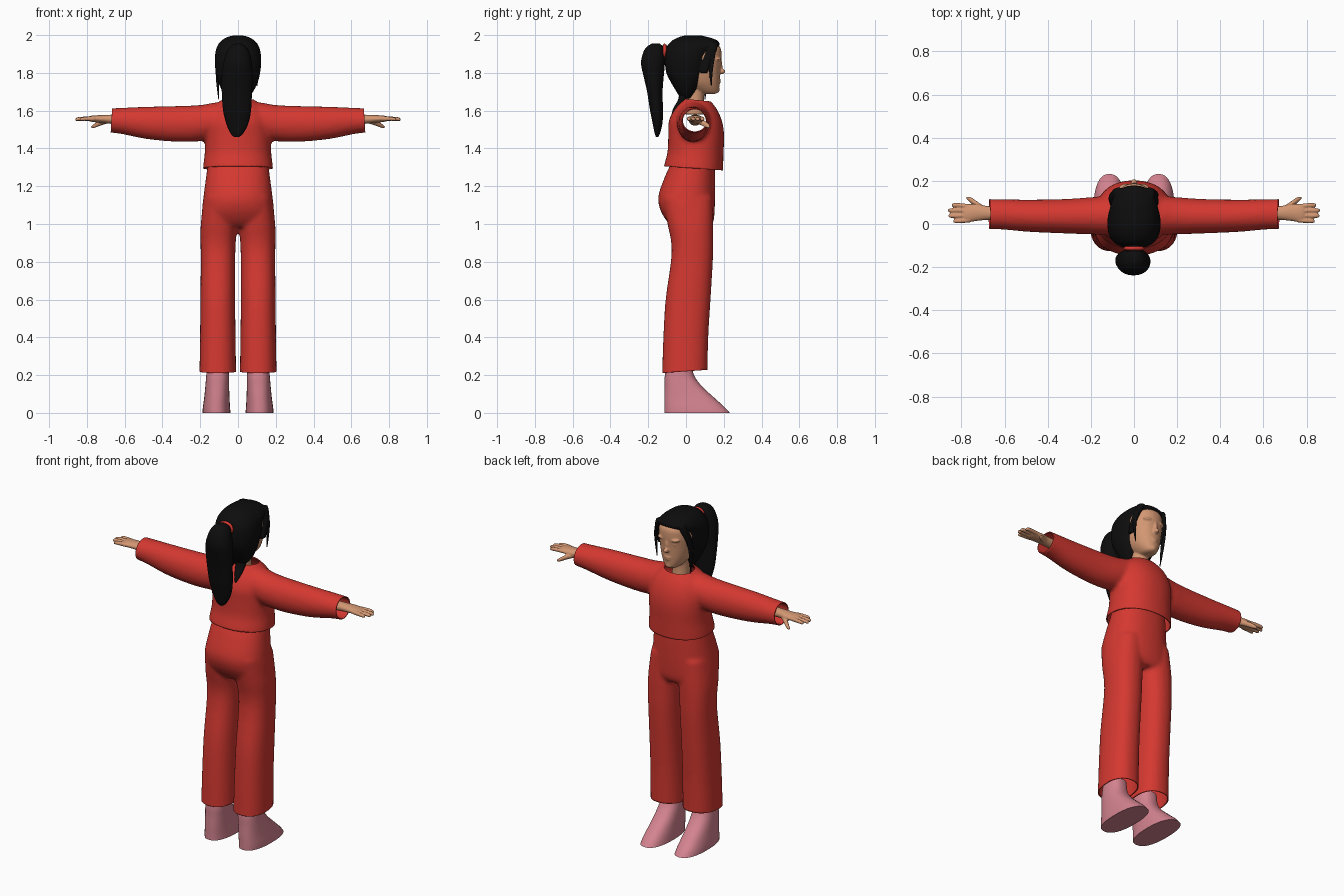
import bpy, bmesh, math
from mathutils import Vector, Matrix


def material(name, col):
    m = bpy.data.materials.new(name)
    m.diffuse_color = (*col, 1)
    return m


RED = material("red cloth", (0.66, 0.040, 0.030))
SKIN = material("skin", (0.65, 0.31, 0.17))
PINK = material("pink shoe", (0.66, 0.23, 0.28))
BLACK = material("black hair", (0.004, 0.004, 0.004))


def spline(rows, steps):
    """Catmull-Rom through rows of numbers."""
    out = []
    for i in range(len(rows) - 1):
        a, b = rows[max(i - 1, 0)], rows[i]
        c, d = rows[i + 1], rows[min(i + 2, len(rows) - 1)]
        for k in range(steps):
            t = k / steps
            out.append([0.5 * (2 * q + (r - p) * t + (2 * p - 5 * q + 4 * r - s) * t * t
                               + (3 * q - p - 3 * r + s) * t ** 3)
                        for p, q, r, s in zip(a, b, c, d)])
    return out + [list(rows[-1])]


def loft(bm, rows, axis="Z", n=40, e=2.0, steps=4):
    """Skin superellipse rings; rows are (x, y, z, half size a, half size b)."""
    rings = []
    u, v = {"Z": ((1, 0, 0), (0, 1, 0)), "X": ((0, 1, 0), (0, 0, 1)),
            "Y": ((1, 0, 0), (0, 0, 1))}[axis]
    u, v = Vector(u), Vector(v)
    for x, y, z, a, b in spline(rows, steps):
        ring = []
        for k in range(n):
            c, s = math.cos(2 * math.pi * k / n), math.sin(2 * math.pi * k / n)
            p = u * (a * math.copysign(abs(c) ** (2 / e), c)) + v * (b * math.copysign(abs(s) ** (2 / e), s))
            ring.append(bm.verts.new(Vector((x, y, z)) + p))
        rings.append(ring)
    for r, q in zip(rings, rings[1:]):
        for k in range(n):
            bm.faces.new((r[k], r[(k + 1) % n], q[(k + 1) % n], q[k]))
    bm.faces.new(rings[0])
    bm.faces.new(rings[-1])


def upright(rows):
    """(z, y back, y front, x centre, x half) -> loft rows."""
    return [(cx, (y0 + y1) / 2, z, rx, (y1 - y0) / 2) for z, y0, y1, cx, rx in rows]


def ball(bm, loc, size):
    bmesh.ops.create_uvsphere(bm, u_segments=20, v_segments=12, radius=1,
                              matrix=Matrix.Translation(loc) @ Matrix.Diagonal((*size, 1)))


def finish(bm, name, mat, voxel=0, smooth=0, cuts=(), angle=60):
    """Make the object; optionally fuse the pieces, smooth, and cut openings."""
    bmesh.ops.recalc_face_normals(bm, faces=bm.faces)
    me = bpy.data.meshes.new(name)
    bm.to_mesh(me)
    bm.free()
    ob = bpy.data.objects.new(name, me)
    bpy.context.collection.objects.link(ob)
    if voxel:
        r = ob.modifiers.new("fuse", "REMESH")
        r.mode, r.voxel_size = "VOXEL", voxel
        s = ob.modifiers.new("soften", "SMOOTH")
        s.factor, s.iterations = 0.5, smooth
        dg = bpy.context.evaluated_depsgraph_get()
        me = bpy.data.meshes.new_from_object(ob.evaluated_get(dg))
        ob.modifiers.clear()
        ob.data = me
        me.name = name
    if cuts:
        b = bmesh.new()
        b.from_mesh(me)
        for co, no in cuts:
            bmesh.ops.bisect_plane(b, geom=b.verts[:] + b.edges[:] + b.faces[:],
                                   plane_co=co, plane_no=no, clear_outer=True)
        b.to_mesh(me)
        b.free()
        t = ob.modifiers.new("cloth thickness", "SOLIDIFY")
        t.thickness, t.offset = 0.006, -1
    me.materials.clear()
    me.materials.append(mat)
    bpy.ops.object.select_all(action="DESELECT")
    ob.select_set(True)
    bpy.context.view_layer.objects.active = ob
    bpy.ops.object.shade_smooth_by_angle(angle=math.radians(angle))
    return ob


# Trousers: pelvis and two legs, open at the hems
bm = bmesh.new()
loft(bm, upright([(1.36, -.075, .15, 0, .155), (1.31, -.085, .152, 0, .161), (1.25, -.112, .154, 0, .169),
                  (1.15, -.146, .154, 0, .182), (1.08, -.138, .152, 0, .19), (1.02, -.105, .147, 0, .192),
                  (.985, -.07, .13, 0, .17)]), e=2.3)
for s in (1, -1):
    loft(bm, upright([(1.14, -.125, .14, s * .095, .085), (1.0, -.098, .144, s * .101, .096),
                      (.9, -.078, .144, s * .105, .093), (.8, -.08, .142, s * .106, .091),
                      (.6, -.108, .13, s * .107, .092), (.4, -.12, .118, s * .107, .094),
                      (.15, -.128, .112, s * .107, .098)]), e=2.3)
finish(bm, "trousers", RED, .011, 6, [((0, 0, .22), (0, .07, -1))])

# Sweater: torso and two sleeves, open at hem, cuffs and neck
bm = bmesh.new()
loft(bm, upright([(1.25, -.122, .195, 0, .187), (1.31, -.116, .197, 0, .184), (1.38, -.098, .199, 0, .176),
                  (1.47, -.094, .202, 0, .176), (1.54, -.092, .192, 0, .172), (1.60, -.068, .168, 0, .15),
                  (1.64, -.04, .14, 0, .11), (1.67, -.01, .115, 0, .07), (1.70, 0, .11, 0, .06)]), e=2.2)
for s in (1, -1):
    loft(bm, [(s * .04, .04, 1.56, .09, .085), (s * .12, .04, 1.55, .09, .093), (s * .2, .038, 1.534, .086, .096),
              (s * .32, .036, 1.53, .08, .095), (s * .48, .038, 1.535, .075, .086),
              (s * .62, .045, 1.546, .07, .069), (s * .70, .047, 1.549, .07, .063)], "X")
finish(bm, "sweater", RED, .011, 7,
       [((0, .04, 1.295), (0, -.07, -1)), ((0, .05, 1.657), (0, .1, 1)),
        ((.67, 0, 1.55), (1, 0, .06)), ((-.67, 0, 1.55), (-1, 0, .06))])

# Shoes: ankle boots sloping to the toe
for s, side in ((1, "right"), (-1, "left")):
    bm = bmesh.new()
    loft(bm, upright([(.27, -.10, .03, s * .108, .056), (.2, -.112, .042, s * .108, .06),
                      (.14, -.113, .085, s * .11, .063), (.08, -.115, .15, s * .112, .067),
                      (.03, -.115, .205, s * .114, .072), (0, -.115, .232, s * .114, .074)]), e=2.4)
    finish(bm, side + " shoe", PINK, angle=50)

# Hands: wrist and palm, four fingers, thumb
for s, side in ((1, "right"), (-1, "left")):
    bm = bmesh.new()
    loft(bm, [(s * .55, .048, 1.55, .034, .03), (s * .66, .05, 1.554, .031, .025),
              (s * .72, .053, 1.556, .038, .021), (s * .77, .05, 1.557, .042, .017),
              (s * .79, .05, 1.557, .038, .012)], "X", 24)
    for y, tip, dy in ((.018, .838, -.004), (.039, .86, -.001), (.061, .862, .002), (.081, .845, .006)):
        loft(bm, [(s * .76, y, 1.557, .011, .012), (s * (tip - .03), y + dy, 1.557, .0105, .011),
                  (s * (tip - .006), y + dy, 1.554, .009, .009), (s * tip, y + dy, 1.553, .004, .004)], "X", 12)
    loft(bm, [(s * .69, .06, 1.548, .02, .016), (s * .73, .09, 1.535, .017, .015),
              (s * .76, .113, 1.52, .013, .012), (s * .778, .122, 1.513, .005, .005)], "X", 12)
    finish(bm, side + " hand", SKIN, .004, 3)

# Head: skull with neck, nose, lips, brow and cheeks
bm = bmesh.new()
loft(bm, upright([(1.58, -.01, .10, 0, .05), (1.66, .0, .095, 0, .048), (1.72, -.01, .10, 0, .05),
                  (1.78, -.02, .10, 0, .06)]), n=32)
loft(bm, upright([(1.688, .09, .15, 0, .02), (1.70, .05, .172, 0, .043), (1.75, -.03, .178, 0, .078),
                  (1.82, -.07, .182, 0, .097), (1.89, -.08, .188, 0, .103), (1.94, -.06, .178, 0, .092),
                  (1.975, -.01, .12, 0, .05)]), n=40, e=2.2)
ball(bm, (0, .188, 1.808), (.015, .021, .014))
ball(bm, (0, .181, 1.835), (.009, .013, .035))
ball(bm, (0, .173, 1.762), (.026, .012, .007))
ball(bm, (0, .172, 1.75), (.021, .012, .007))
ball(bm, (0, .160, 1.71), (.022, .018, .018))
for s in (1, -1):
    ball(bm, (s * .04, .165, 1.872), (.032, .022, .010))
    ball(bm, (s * .038, .160, 1.845), (.018, .018, .009))
finish(bm, "head", SKIN, .005, 4)

# Hair: cap swept back over the head, the face stands proud of it
bm = bmesh.new()
loft(bm, upright([(1.665, -.03, .03, 0, .05), (1.70, -.05, .052, 0, .08), (1.75, -.08, .08, 0, .104),
                  (1.80, -.104, .098, 0, .117), (1.86, -.112, .115, 0, .123), (1.91, -.11, .138, 0, .119),
                  (1.945, -.097, .178, 0, .108), (1.972, -.072, .165, 0, .086), (1.99, -.035, .115, 0, .055),
                  (1.999, .0, .075, 0, .018)]), n=56, e=2.5)
# temple hair narrowing the forehead
for s in (1, -1):
    loft(bm, [(s * .07, .145, 1.965, .022, .026), (s * .088, .138, 1.92, .017, .026),
              (s * .099, .118, 1.87, .014, .024), (s * .102, .095, 1.80, .012, .02)], n=16)
finish(bm, "hair cap", BLACK, .006, 4)

# Loose strands: two beside the face, two at the nape
bm = bmesh.new()
for rows in ([(.088, .15, 1.94, .008, .014), (.105, .138, 1.87, .007, .013),
              (.106, .132, 1.80, .006, .009), (.10, .134, 1.73, .002, .002)],
             [(-.088, .15, 1.94, .008, .014), (-.107, .13, 1.87, .008, .014),
              (-.109, .11, 1.77, .008, .011), (-.102, .10, 1.66, .002, .002)],
             [(.025, .0, 1.72, .04, .035), (.03, -.02, 1.66, .03, .022),
              (.035, -.055, 1.61, .018, .014), (.035, -.075, 1.57, .003, .003)],
             [(-.03, .0, 1.72, .04, .035), (-.03, -.015, 1.67, .025, .02), (-.03, -.04, 1.62, .004, .004)]):
    loft(bm, rows, n=14)
finish(bm, "loose strands", BLACK)

# Ponytail and its band
bm = bmesh.new()
loft(bm, upright([(1.955, -.18, -.14, 0, .018), (1.94, -.205, -.122, 0, .042), (1.91, -.226, -.113, 0, .06),
                  (1.85, -.238, -.112, -.002, .076), (1.78, -.224, -.118, -.005, .081),
                  (1.70, -.206, -.124, -.006, .08), (1.60, -.19, -.122, -.005, .074),
                  (1.53, -.176, -.125, -.004, .058), (1.48, -.166, -.138, -.006, .034),
                  (1.46, -.158, -.148, -.008, .012)]), e=2.2)
loft(bm, [(0, -.15, 1.915, .038, .028), (0, -.08, 1.915, .038, .03)], "Y", 20)
finish(bm, "ponytail", BLACK)
bm = bmesh.new()
loft(bm, [(0, -.122, 1.915, .04, .032), (0, -.114, 1.915, .048, .04), (0, -.104, 1.915, .042, .034)], "Y", 28)
finish(bm, "hair band", RED)
